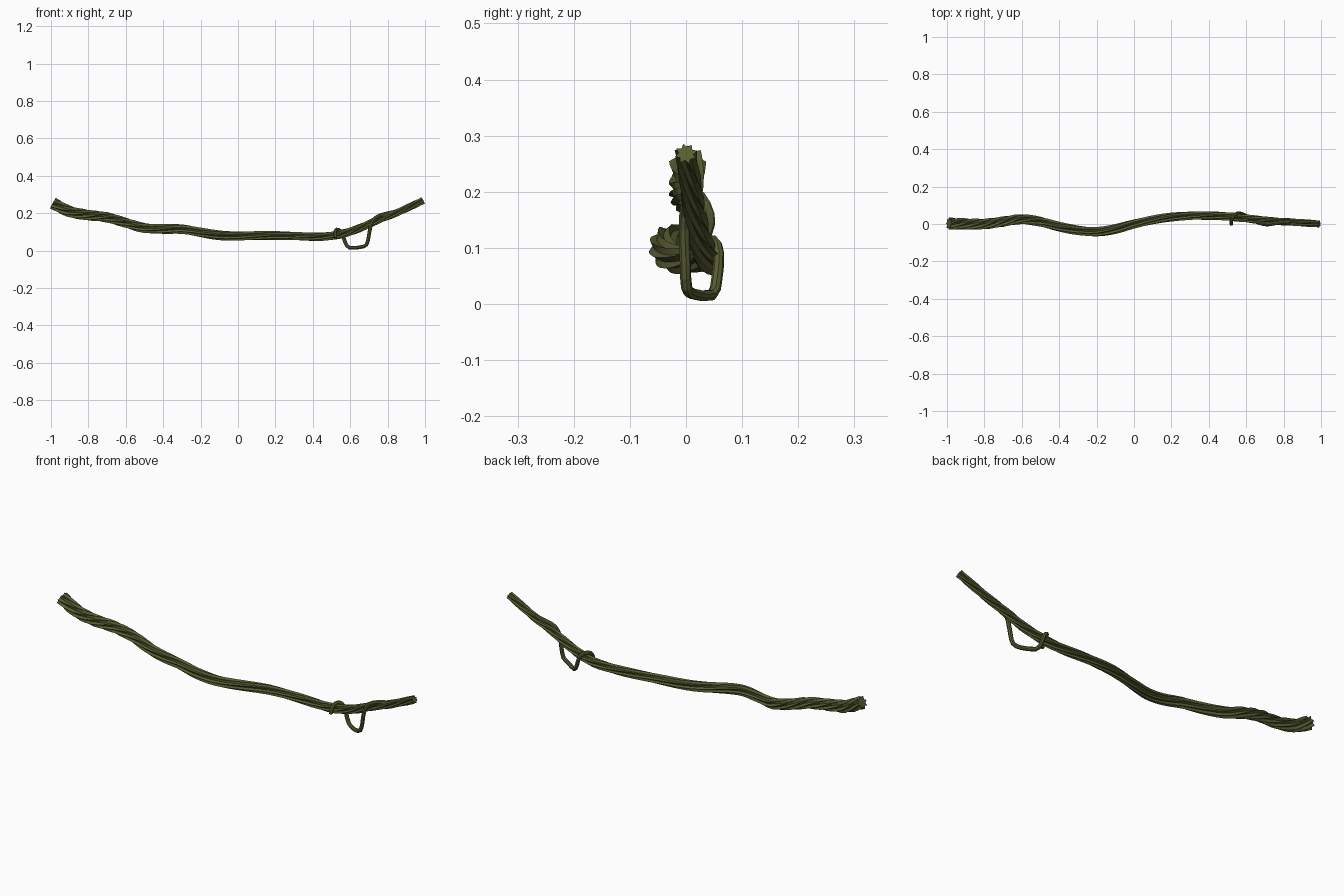
import bpy, bmesh, math
from mathutils import Vector

if "Cube" in bpy.data.objects:
    bpy.data.objects.remove(bpy.data.objects["Cube"])

mat = bpy.data.materials.new("olive_vine")
mat.diffuse_color = (0.10, 0.11, 0.032, 1)
mat.use_nodes = True
mat.node_tree.nodes["Principled BSDF"].inputs["Base Color"].default_value = mat.diffuse_color


def spline(pts, steps):
    """Catmull-Rom through points of any dimension."""
    out = []
    n = len(pts)
    for i in range(n - 1):
        p = [pts[max(i - 1, 0)], pts[i], pts[i + 1], pts[min(i + 2, n - 1)]]
        for s in range(steps):
            t = s / steps
            out.append([0.5 * (2 * b + (c - a) * t + (2 * a - 5 * b + 4 * c - d) * t * t
                               + (3 * b - a - 3 * c + d) * t ** 3) for a, b, c, d in zip(*p)])
    out.append(list(pts[-1]))
    return out


def sweep(name, path, section, start_up):
    """path rows: x, y, z, radius, twist in turns; section: (angle, radius factor)."""
    bm = bmesh.new()
    rings = []
    side = Vector(start_up)
    for i, row in enumerate(path):
        a, b = path[max(i - 1, 0)], path[min(i + 1, len(path) - 1)]
        tan = (Vector(b[:3]) - Vector(a[:3])).normalized()
        side = (side - tan * side.dot(tan)).normalized()
        up = tan.cross(side)
        tw = row[4] * math.tau
        rings.append([bm.verts.new(Vector(row[:3]) + row[3] * f *
                      (side * math.cos(ang + tw) + up * math.sin(ang + tw))) for ang, f in section])
    n = len(section)
    for r, q in zip(rings, rings[1:]):
        for k in range(n):
            bm.faces.new((r[k], r[(k + 1) % n], q[(k + 1) % n], q[k]))
    bm.faces.new(rings[0][::-1])
    bm.faces.new(rings[-1])
    bmesh.ops.recalc_face_normals(bm, faces=bm.faces)
    me = bpy.data.meshes.new(name)
    bm.to_mesh(me)
    bm.free()
    me.materials.append(mat)
    ob = bpy.data.objects.new(name, me)
    bpy.context.collection.objects.link(ob)
    return ob


# Main stem: fluted section, twisted along a sagging path
stem = [
    (-0.99, 0.003, 0.254, 0.033, 0.0), (-0.90, 0.0, 0.209, 0.031, -0.15),
    (-0.80, 0.0, 0.190, 0.029, -0.32), (-0.70, 0.013, 0.178, 0.028, -0.5),
    (-0.60, 0.026, 0.149, 0.027, -0.66), (-0.50, 0.012, 0.121, 0.027, -0.78),
    (-0.40, -0.014, 0.116, 0.026, -0.84), (-0.30, -0.034, 0.115, 0.026, -0.90),
    (-0.20, -0.041, 0.098, 0.026, -0.95), (-0.10, -0.027, 0.082, 0.026, -1.0),
    (0.0, 0.0, 0.078, 0.025, -1.04), (0.15, 0.031, 0.082, 0.024, -1.10),
    (0.30, 0.044, 0.078, 0.023, -1.17), (0.45, 0.043, 0.075, 0.023, -1.27),
    (0.55, 0.036, 0.088, 0.023, -1.37), (0.65, 0.024, 0.120, 0.022, -1.5),
    (0.75, 0.015, 0.165, 0.021, -1.65), (0.85, 0.010, 0.203, 0.020, -1.78),
    (0.99, 0.0, 0.268, 0.020, -1.95)]
flutes = 8
star = [(math.pi * k / flutes, 1.0 if k % 2 == 0 else 0.66) for k in range(2 * flutes)]
sweep("twisted_stem", spline(stem, 3), star, (0, 1, 0))

# Tendril: leaves the stem, hangs in a loop and hooks over the stem again
tendril = [
    (0.84, 0.012, 0.208), (0.78, 0.008, 0.195), (0.735, 0.0, 0.176), (0.71, -0.003, 0.135),
    (0.698, -0.001, 0.07), (0.685, 0.001, 0.03), (0.65, 0.012, 0.018), (0.595, 0.046, 0.016),
    (0.573, 0.055, 0.045), (0.558, 0.058, 0.090), (0.535, 0.048, 0.113),
    (0.522, 0.022, 0.108), (0.520, 0.004, 0.085), (0.521, 0.0, 0.070)]
tube = [(math.tau * k / 8, 1.0) for k in range(8)]
sweep("tendril_loop", spline([p + (0.010, 0.0) for p in tendril], 2), tube, (0, 1, 0))
